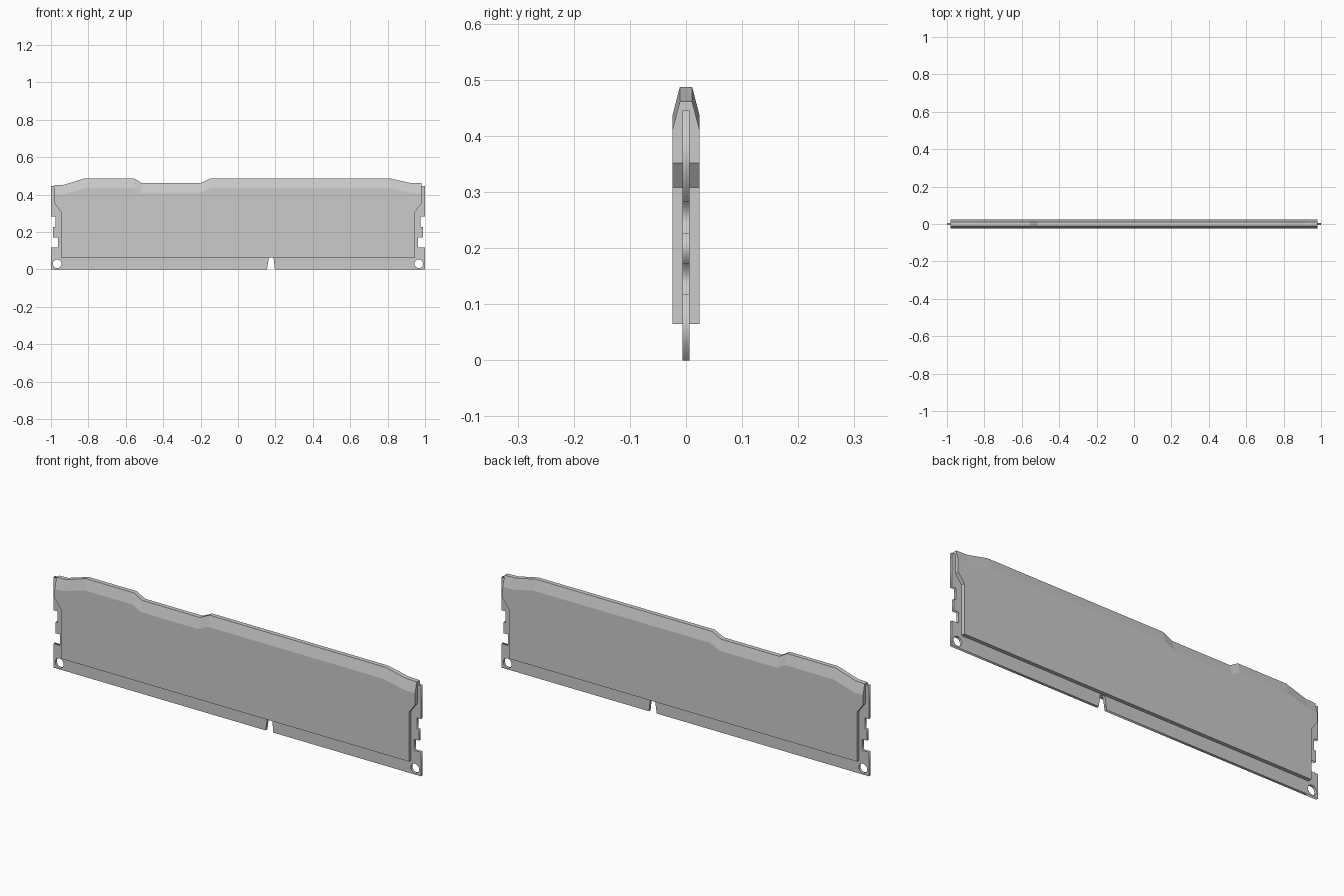
import bpy, bmesh, math

if "Cube" in bpy.data.objects:
    bpy.data.objects.remove(bpy.data.objects["Cube"])


def add_spline(curve, pts):
    s = curve.splines.new('POLY')
    s.points.add(len(pts) - 1)
    for p, (x, z) in zip(s.points, pts):
        p.co = (x, z, 0, 1)
    s.use_cyclic_u = True


# Circuit board: notched outline with two round holes, extruded flat plate
side = [(1, 0), (1, 0.118), (0.963, 0.118), (0.963, 0.172), (0.988, 0.172),
        (0.988, 0.227), (0.977, 0.227), (0.977, 0.282), (1, 0.282), (1, 0.445)]
key = [(0.155, 0), (0.163, 0.055), (0.168, 0.064), (0.186, 0.064),
       (0.191, 0.055), (0.197, 0)]
outline = side + [(-x, z) for x, z in reversed(side)] + key

curve = bpy.data.curves.new("circuit_board", 'CURVE')
curve.dimensions = '2D'
curve.fill_mode = 'BOTH'
curve.extrude = 0.0065
add_spline(curve, outline)
for cx in (-0.967, 0.967):
    add_spline(curve, [(cx + 0.023 * math.cos(i * math.tau / 24),
                        0.03 + 0.023 * math.sin(i * math.tau / 24)) for i in range(24)])
board = bpy.data.objects.new("circuit_board", curve)
board.rotation_euler.x = math.pi / 2
bpy.context.collection.objects.link(board)
bpy.context.view_layer.objects.active = board
board.select_set(True)
bpy.ops.object.convert(target='MESH')

# Heat spreader: stepped top ridge, bevelled along its length on both faces
top = [(0.98, 0.461), (0.92, 0.463), (0.81, 0.487), (-0.148, 0.487), (-0.2, 0.462),
       (-0.515, 0.462), (-0.557, 0.487), (-0.82, 0.487), (-0.93, 0.453), (-0.98, 0.451)]
left = [(-0.98, 0.352), (-0.947, 0.308), (-0.947, 0.065)]
right = [(-x, z) for x, z in reversed(left)]
HALF, RIDGE, DROP = 0.0245, 0.011, 0.052

bm = bmesh.new()
faces = {}
for s in (-1, 1):
    low = [bm.verts.new((x, s * HALF, z)) for x, z in left + right]
    bevel = [bm.verts.new((x, s * HALF, z - DROP)) for x, z in top]
    ridge = [bm.verts.new((x, s * RIDGE, z)) for x, z in top]
    bm.faces.new(low + bevel)
    for i in range(len(top) - 1):
        bm.faces.new((bevel[i], bevel[i + 1], ridge[i + 1], ridge[i]))
    faces[s] = (low, bevel, ridge)

# Rim joining front and back
(lf, bf, rf), (lb, bb, rb) = faces[-1], faces[1]
for f, b in ((lf, lb), (rf, rb)):
    for i in range(len(f) - 1):
        bm.faces.new((f[i], f[i + 1], b[i + 1], b[i]))
for i, k in ((0, -1), (-1, 0)):
    bm.faces.new((lf[k], bf[i], rf[i], rb[i], bb[i], lb[k]))
bmesh.ops.recalc_face_normals(bm, faces=bm.faces)
mesh = bpy.data.meshes.new("heat_spreader")
bm.to_mesh(mesh)
bm.free()
bpy.context.collection.objects.link(bpy.data.objects.new("heat_spreader", mesh))
